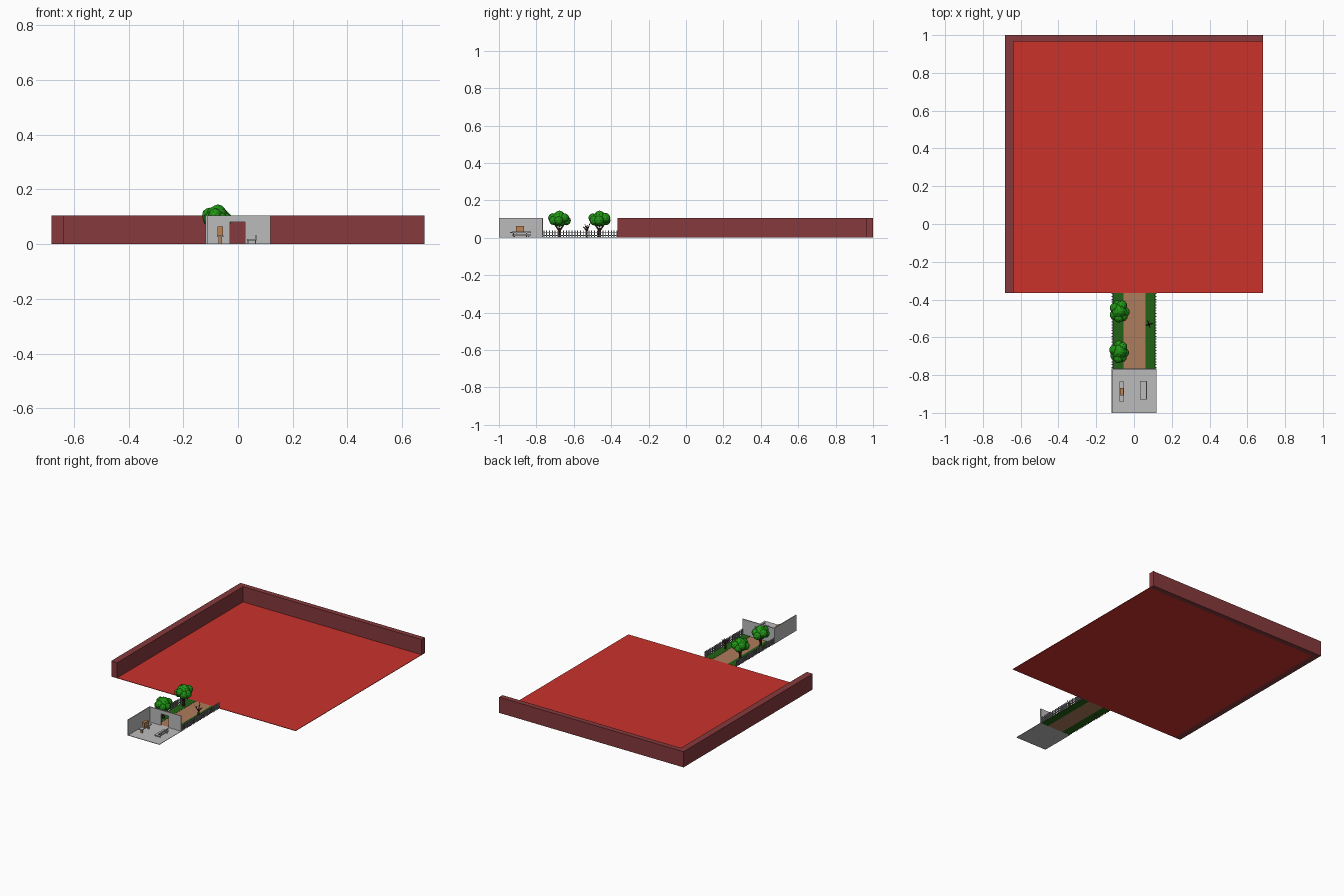
import bpy, bmesh, math, random
from mathutils import Vector, Matrix

random.seed(4)
if "Cube" in bpy.data.objects:
    bpy.data.objects.remove(bpy.data.objects["Cube"])


def material(name, r, g, b):
    m = bpy.data.materials.new(name)
    m.use_nodes = True
    m.diffuse_color = (r, g, b, 1)
    m.node_tree.nodes["Principled BSDF"].inputs["Base Color"].default_value = (r, g, b, 1)
    return m


RED = material("red floor", 0.59, 0.032, 0.024)
MAROON = material("maroon wall", 0.24, 0.041, 0.045)
GREY = material("light grey", 0.5, 0.5, 0.5)
STEEL = material("fence grey", 0.22, 0.22, 0.24)
GRASS = material("grass green", 0.016, 0.12, 0.008)
LEAF = material("leaf green", 0.015, 0.3, 0.008)
PATH = material("path brown", 0.42, 0.2, 0.105)
WOOD = material("box wood", 0.5, 0.23, 0.09)
BARK = material("dark bark", 0.065, 0.022, 0.012)


def finish(bm, name, mat):
    me = bpy.data.meshes.new(name)
    bm.to_mesh(me)
    bm.free()
    me.materials.append(mat)
    ob = bpy.data.objects.new(name, me)
    bpy.context.collection.objects.link(ob)
    return ob


def add_box(bm, x, y, z):
    """Box from (min, max) ranges."""
    mid = Vector([(a + b) / 2 for a, b in (x, y, z)])
    size = [b - a for a, b in (x, y, z)]
    bmesh.ops.create_cube(bm, size=1, matrix=Matrix.Translation(mid) @ Matrix.Diagonal((*size, 1)))


def boxes(name, mat, *ranges):
    bm = bmesh.new()
    for r in ranges:
        add_box(bm, *r)
    return finish(bm, name, mat)


def add_limb(bm, a, b, r1, r2, sides=7):
    a, b = Vector(a), Vector(b)
    turn = (b - a).to_track_quat("Z", "Y").to_matrix().to_4x4()
    bmesh.ops.create_cone(bm, cap_ends=True, segments=sides, radius1=r1, radius2=r2,
                          depth=(b - a).length, matrix=Matrix.Translation((a + b) / 2) @ turn)


# Great hall: floor and two walls
W, H = 0.682, 0.105
IN, FRONT, BACK = -0.638, -0.365, 0.965
boxes("hall_floor", RED, ((IN, W), (FRONT, BACK), (0, 0.003)))
boxes("hall_side_wall", MAROON, ((-W, IN), (FRONT, 1), (0, H)))
boxes("hall_back_wall", MAROON, ((IN, W), (BACK, 1), (0, H)))

# Entrance room: floor, side wall, and back wall with a doorway
E, RB = 0.118, -0.764
boxes("room_floor", GREY, ((-E, E), (-1, RB), (0, 0.003)))
boxes("room_side_wall", GREY, ((-E, -E + 0.006), (-1, RB), (0, H)))
back = (RB - 0.006, RB)
boxes("room_back_wall", GREY,
      ((-E, -0.03), back, (0, H)),
      ((0.026, E), back, (0, H)),
      ((-0.03, 0.026), back, (0.08, H)))

# Bench with a backrest
legs = [((x, x + 0.004), (y, y + 0.005), (0, 0.014)) for x in (0.034, 0.062) for y in (-0.92, -0.845)]
boxes("bench", GREY, *legs,
      ((0.032, 0.068), (-0.93, -0.83), (0.013, 0.018)),
      ((0.064, 0.068), (-0.93, -0.83), (0.026, 0.034)),
      *[((0.064, 0.068), (y, y + 0.005), (0.018, 0.026)) for y in (-0.91, -0.855)])

# Table carrying a wooden box
boxes("table_top", GREY, ((-0.077, -0.053), (-0.94, -0.835), (0.026, 0.032)))
boxes("table_legs", WOOD, *[((-0.072, -0.058), (y, y + 0.006), (0, 0.026)) for y in (-0.925, -0.856)])
boxes("table_box", WOOD, ((-0.075, -0.055), (-0.908, -0.867), (0.032, 0.064)))

# Garden: path between two lawns
P1, P2 = RB, FRONT
boxes("path", PATH, ((-0.055, 0.06), (P1, P2), (0, 0.003)))
for name, x in (("right_lawn", (-0.112, -0.055)), ("left_lawn", (0.06, 0.112))):
    boxes(name, GRASS, (x, (P1, P2), (0, 0.004)))

# Fences with pickets and two rails
for name, x in (("right_fence", -0.115), ("left_fence", 0.115)):
    bm = bmesh.new()
    for z in (0.01, 0.027):
        add_box(bm, (x - 0.002, x + 0.002), (P1, P2), (z, z + 0.004))
    n = 27
    for i in range(n):
        y = P1 + 0.004 + (P2 - P1 - 0.008) * i / (n - 1)
        add_box(bm, (x - 0.003, x + 0.003), (y - 0.0025, y + 0.0025), (0, 0.04))
    finish(bm, name, STEEL)

# Leafy trees: trunk with forks, crown of overlapping lumps
for name, y in (("front_tree", -0.677), ("rear_tree", -0.462)):
    x = -0.078
    bm = bmesh.new()
    add_limb(bm, (x, y, 0), (x, y, 0.055), 0.01, 0.006)
    for s in (-1, 1):
        add_limb(bm, (x, y, 0.035), (x, y + s * 0.028, 0.075), 0.005, 0.003)
    finish(bm, name + "_trunk", BARK)
    bm = bmesh.new()
    lumps = [(0, 0, 0.1, 0.042), (0.004, 0, 0.115, 0.03)]
    for i in range(7):
        a = math.tau * i / 7 + random.uniform(-0.2, 0.2)
        lumps.append((0.028 * math.cos(a), 0.036 * math.sin(a), 0.092 + 0.014 * (i % 2),
                      random.uniform(0.024, 0.028)))
    for dx, dy, z, r in lumps:
        bmesh.ops.create_icosphere(bm, subdivisions=2, radius=r,
                                   matrix=Matrix.Translation((x + dx, y + dy, z)))
    finish(bm, name + "_crown", LEAF)

# Bare tree: trunk and spreading branches
bm = bmesh.new()
base, fork = Vector((0.08, -0.532, 0)), Vector((0.08, -0.53, 0.035))
add_limb(bm, base, fork, 0.007, 0.005)
for a, reach, top in ((0.2, 0.025, 0.066), (2.0, 0.022, 0.085), (3.6, 0.024, 0.072), (5.0, 0.022, 0.06)):
    tip = Vector((fork.x + reach * math.cos(a), fork.y + reach * math.sin(a), top))
    add_limb(bm, fork, tip, 0.004, 0.001, 5)
    mid = fork.lerp(tip, 0.5)
    add_limb(bm, mid, mid + Vector((0.008 * math.sin(a), -0.008 * math.cos(a), 0.014)), 0.002, 0.0007, 5)
finish(bm, "bare_tree", BARK)
